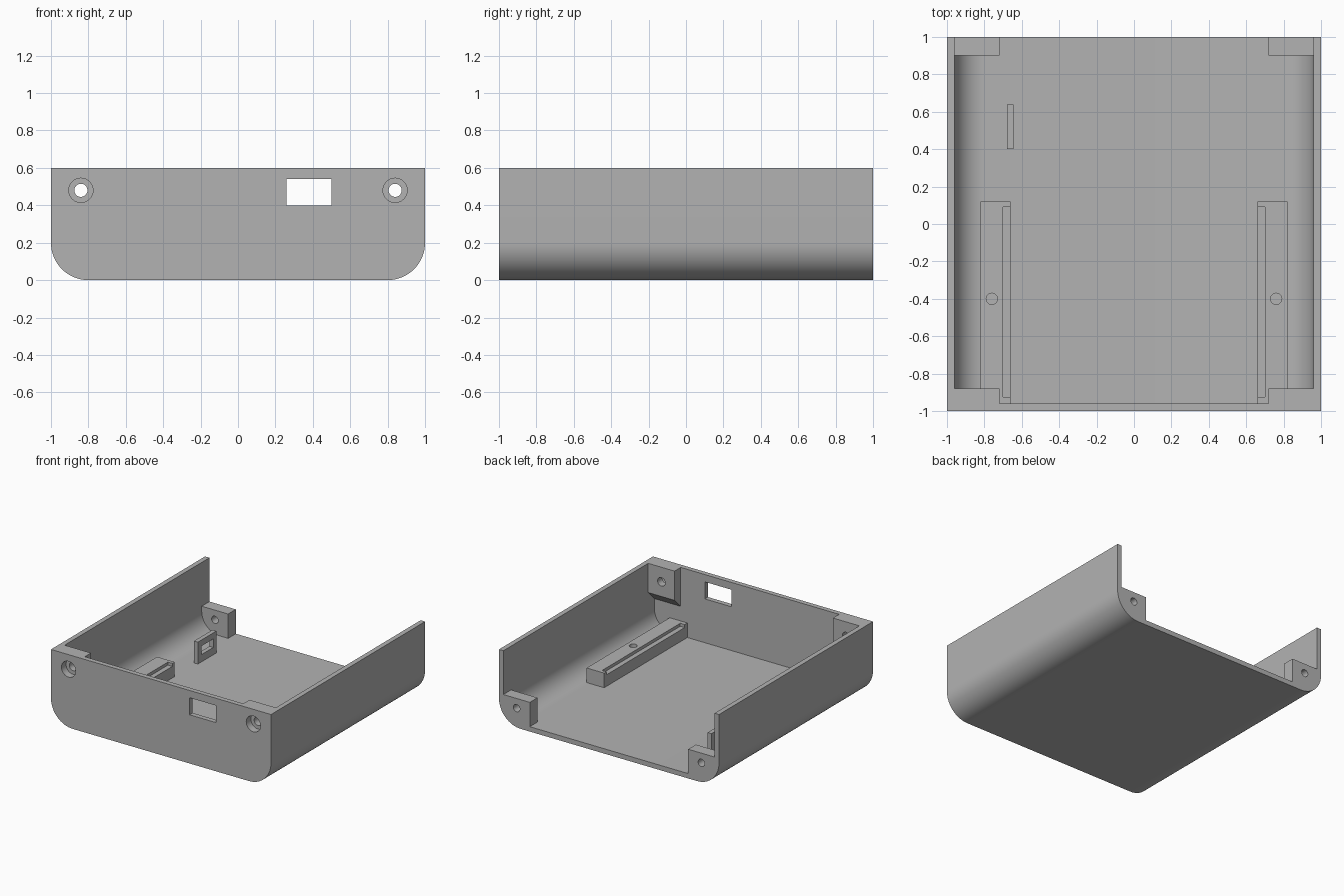
import bpy, bmesh
from math import sin, cos, pi, radians

cube = bpy.data.objects.get("Cube")
if cube:
    bpy.data.objects.remove(cube)

grey = bpy.data.materials.new("plain_grey")
grey.use_nodes = True
GREY = (0.45, 0.45, 0.45, 1)
grey.diffuse_color = GREY
grey.node_tree.nodes["Principled BSDF"].inputs["Base Color"].default_value = GREY


def prism(name, points, axis, start, end):
    """Extrude a flat outline along one axis; the outline uses the other two in order."""
    k = "xyz".index(axis)

    def place(p, t):
        co = list(p)
        co.insert(k, t)
        return co

    bm = bmesh.new()
    low = [bm.verts.new(place(p, start)) for p in points]
    high = [bm.verts.new(place(p, end)) for p in points]
    bm.faces.new(low)
    bm.faces.new(high)
    n = len(points)
    for i in range(n):
        j = (i + 1) % n
        bm.faces.new((low[i], low[j], high[j], high[i]))
    bmesh.ops.recalc_face_normals(bm, faces=bm.faces)
    mesh = bpy.data.meshes.new(name)
    bm.to_mesh(mesh)
    bm.free()
    obj = bpy.data.objects.new(name, mesh)
    bpy.context.collection.objects.link(obj)
    mesh.materials.append(grey)
    return obj


def rect(a0, a1, b0, b1):
    return [(a0, b0), (a1, b0), (a1, b1), (a0, b1)]


def arc(cx, cy, r, start, sweep, steps):
    return [(cx + r * cos(start + sweep * i / steps),
             cy + r * sin(start + sweep * i / steps)) for i in range(steps + 1)]


def circle(cx, cy, r, steps=32):
    return arc(cx, cy, r, 0, 2 * pi, steps)[:-1]


def finish(obj, cutters=()):
    """Subtract the cutters, then shade smooth with sharp edges kept."""
    for c in cutters:
        c.hide_render = True
        mod = obj.modifiers.new("cut", "BOOLEAN")
        mod.operation = "DIFFERENCE"
        mod.solver = "EXACT"
        mod.object = c
    bpy.ops.object.select_all(action="DESELECT")
    bpy.context.view_layer.objects.active = obj
    obj.select_set(True)
    for mod in list(obj.modifiers):
        bpy.ops.object.modifier_apply(modifier=mod.name)
    bpy.ops.object.shade_smooth_by_angle(angle=radians(30))


R, WALL, TOP = 0.2, 0.04, 0.6     # outer corner radius, wall thickness, height
INNER = 1 - WALL
used = []


def u_profile(half, r, top):
    """Tray section with rounded lower corners."""
    right = arc(1 - R, R, r, -pi / 2, pi / 2, 16)
    left = [(-x, z) for x, z in reversed(right)]
    return right + [(half, top), (-half, top)] + left


# Cutters: screw holes with counterbores, port opening, inner space
inside = prism("inside_cutter", u_profile(INNER, R - WALL, 0.8), "y", -INNER, 1.2)
port = prism("port_cutter", rect(0.26, 0.5, 0.4, 0.54), "y", -1.1, -0.9)
screws = {}
for s in (1, -1):
    screws[s] = [prism("screw_cutter", circle(s * 0.84, 0.48, 0.035), "y", -1.1, -0.8),
                 prism("counterbore_cutter", circle(s * 0.84, 0.48, 0.065), "y", -1.1, -0.94)]
used += [inside, port] + screws[1] + screws[-1]

# Tray with open back
tray = prism("tray", u_profile(1, R, TOP), "y", -1, 1)
finish(tray, [inside, port] + screws[1] + screws[-1])

for s, side in ((1, "left"), (-1, "right")):
    # Front screw block, sloped underneath
    boss = prism("front_block_" + side,
                 [(-INNER, TOP), (-0.88, TOP), (-0.88, 0.36), (-INNER, 0.28)],
                 "x", s * 0.72, s * INNER)
    finish(boss, screws[s])

    # Back screw block, fitted to the rounded corner
    curve = [(s * x, z) for x, z in arc(1 - R, R, R - WALL, -pi / 2, pi / 2, 16)]
    block = prism("back_block_" + side,
                  [(s * 0.72, WALL)] + curve + [(s * INNER, 0.24), (s * 0.72, 0.24)],
                  "y", 0.9, 1)
    hole = prism("back_hole_cutter", circle(s * 0.84, 0.16, 0.03), "y", 0.8, 1.1)
    finish(block, [hole])

    # Board rail with a ledge on its inner edge and a blind screw hole
    rail = prism("rail_" + side, rect(s * 0.66, s * 0.82, -INNER, 0.12), "z", WALL, 0.16)
    ledge = prism("ledge_cutter", rect(s * 0.6, s * 0.7, -0.925, 0.09), "z", 0.135, 0.3)
    pin = prism("pin_cutter", circle(s * 0.76, -0.4, 0.03), "z", 0.06, 0.3)
    finish(rail, [ledge, pin])
    used += [hole, ledge, pin]

# Upright slotted tab
tab = prism("slotted_tab", rect(-0.68, -0.645, 0.4, 0.64), "z", WALL, 0.22)
slot = prism("slot_cutter", rect(0.45, 0.6, 0.1, 0.17), "x", -0.8, -0.5)
finish(tab, [slot])
used.append(slot)

for c in used:
    bpy.data.objects.remove(c)
